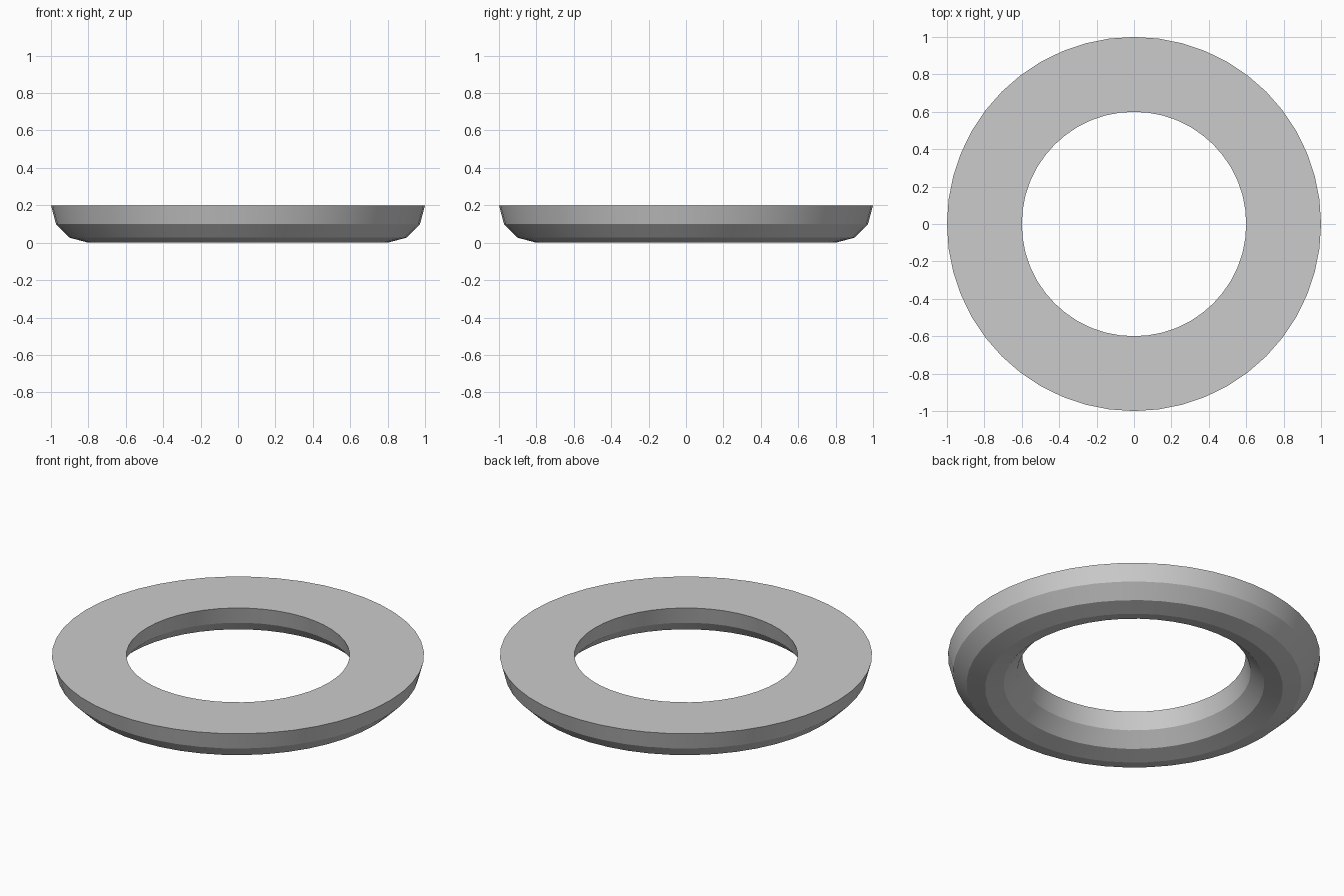
import bpy, bmesh, math

if "Cube" in bpy.data.objects:
    bpy.data.objects.remove(bpy.data.objects["Cube"])

SEGMENTS = 48
MAJOR, MINOR = 0.8, 0.2

# Half-round cross-section, flat side up
profile = []
for i in range(7):
    a = math.pi + i * math.pi / 6
    profile.append((MAJOR + MINOR * math.cos(a), MINOR + MINOR * math.sin(a)))

# Sweep the cross-section round the vertical axis
bm = bmesh.new()
rings = []
for s in range(SEGMENTS):
    t = 2 * math.pi * s / SEGMENTS
    rings.append([bm.verts.new((r * math.cos(t), r * math.sin(t), z)) for r, z in profile])

n = len(profile)
for s in range(SEGMENTS):
    a, b = rings[s], rings[(s + 1) % SEGMENTS]
    for i in range(n):  # the last strip closes the flat top
        j = (i + 1) % n
        bm.faces.new((a[i], b[i], b[j], a[j]))
bmesh.ops.recalc_face_normals(bm, faces=bm.faces)

mesh = bpy.data.meshes.new("half_round_ring")
bm.to_mesh(mesh)
bm.free()
ring = bpy.data.objects.new("half_round_ring", mesh)
bpy.context.collection.objects.link(ring)

# Smooth round the ring, crisp at the flat top
bpy.context.view_layer.objects.active = ring
ring.select_set(True)
bpy.ops.object.shade_smooth_by_angle(angle=math.radians(29))
